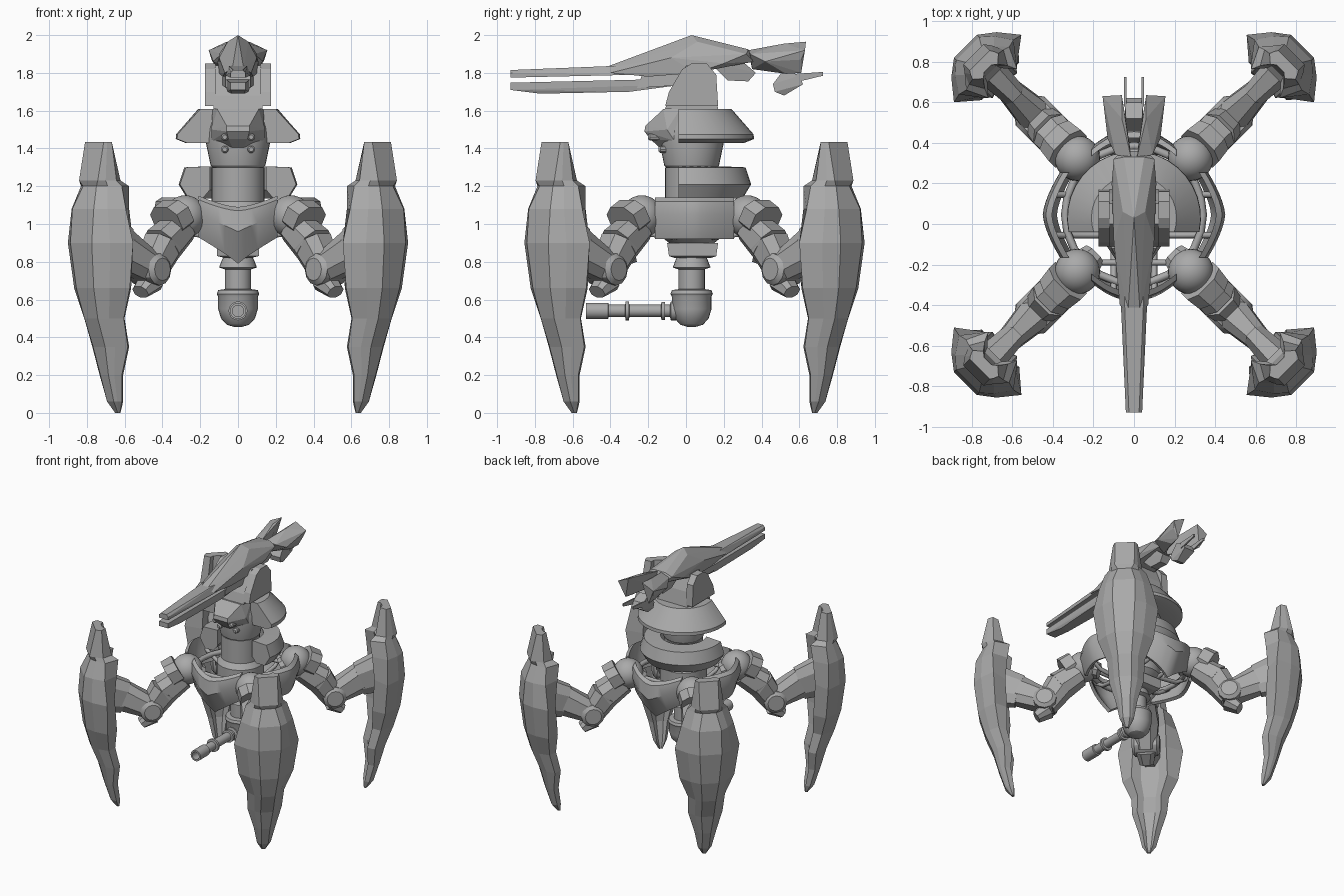
import bpy, bmesh, math
from mathutils import Vector, Matrix

if "Cube" in bpy.data.objects:
    bpy.data.objects.remove(bpy.data.objects["Cube"])

CY = 0.045          # y of the leg centre
COL = 0.03          # y of the turret column
grey = bpy.data.materials.new("armour_grey")
grey.diffuse_color = (0.40, 0.40, 0.40, 1)
grey.use_nodes = True
grey.node_tree.nodes["Principled BSDF"].inputs["Base Color"].default_value = grey.diffuse_color


def finish(name, bm, angle=None):
    bmesh.ops.recalc_face_normals(bm, faces=bm.faces)
    me = bpy.data.meshes.new(name)
    bm.to_mesh(me)
    bm.free()
    me.materials.append(grey)
    if angle:
        me.polygons.foreach_set("use_smooth", [True] * len(me.polygons))
        me.set_sharp_from_angle(angle=math.radians(angle))
    ob = bpy.data.objects.new(name, me)
    bpy.context.collection.objects.link(ob)
    return ob


def loft(name, rings, angle=None, caps=True):
    """Skin a list of closed rings of equal length."""
    bm = bmesh.new()
    vs = [[bm.verts.new(p) for p in r] for r in rings]
    n = len(vs[0])
    for a, b in zip(vs, vs[1:]):
        for i in range(n):
            bm.faces.new((a[i], a[(i + 1) % n], b[(i + 1) % n], b[i]))
    if caps:
        bm.faces.new(vs[0])
        bm.faces.new(vs[-1])
    return finish(name, bm, angle)


def hull(name, pts, both=True):
    """Convex part; both=True mirrors the points across x = 0."""
    bm = bmesh.new()
    for x, y, z in pts:
        bm.verts.new((x, y, z))
        if both and x:
            bm.verts.new((-x, y, z))
    bmesh.ops.convex_hull(bm, input=bm.verts)
    bmesh.ops.dissolve_limit(bm, angle_limit=0.02, verts=bm.verts, edges=bm.edges)
    return finish(name, bm)


def lathe(name, profile, origin, axis=(0, 0, 1), n=24, angle=30):
    """Turn (radius, distance) pairs about an axis."""
    q = Vector((0, 0, 1)).rotation_difference(Vector(axis))
    rings = [[Vector(origin) + q @ Vector((r * math.cos(i * math.tau / n),
              r * math.sin(i * math.tau / n), d)) for i in range(n)] for r, d in profile]
    return loft(name, rings, angle)


def arc_ring(name, profile, y_cut, n=20):
    """Sweep a (radius, z) profile round the back of the column, cut flat at y_cut."""
    rings = []
    for i in range(n + 1):
        ring = []
        for r, z in profile:
            a0 = math.asin((y_cut - COL) / r)
            a = a0 + (math.pi - 2 * a0) * i / n
            ring.append((r * math.cos(a), COL + r * math.sin(a), z))
        rings.append(ring)
    return loft(name, rings, 30)


def beam(name, p0, p1, w0, h0, w1, h1):
    """Tapered bar with an eight-sided section (w = across, h = in the xz plane)."""
    p0, p1 = Vector(p0), Vector(p1)
    side = Vector((0, 1, 0))
    up = (p1 - p0).normalized().cross(side)
    sec = [(1, .5), (.5, 1), (-.5, 1), (-1, .5), (-1, -.5), (-.5, -1), (.5, -1), (1, -.5)]
    return loft(name, [[p + side * w * a + up * h * b for a, b in sec]
                       for p, w, h in ((p0, w0, h0), (p1, w1, h1))])


def tube(name, pts, r, closed=False):
    cu = bpy.data.curves.new(name, 'CURVE')
    cu.dimensions, cu.bevel_depth, cu.bevel_resolution = '3D', r, 1
    sp = cu.splines.new('POLY')
    sp.points.add(len(pts) - 1)
    for p, co in zip(sp.points, pts):
        p.co = (*co, 1)
    sp.use_cyclic_u = closed
    cu.materials.append(grey)
    bpy.context.collection.objects.link(bpy.data.objects.new(name, cu))


def mirrored(ob):
    me = ob.data.copy()
    me.transform(Matrix.Diagonal((-1, 1, 1, 1)))
    me.flip_normals()
    bpy.context.collection.objects.link(bpy.data.objects.new(ob.name + "_left", me))


# ---- Legs: modelled along +x, then placed on the four diagonals
leg = []
ball = bmesh.new()
bmesh.ops.create_uvsphere(ball, u_segments=24, v_segments=14, radius=0.112,
                          matrix=Matrix.Translation((0.395, 0, 1.04)))
leg.append(finish("shoulder_ball", ball, 40))
leg.append(beam("shoulder_link", (0.28, 0, 1.0), (0.36, 0, 1.03), .06, .05, .08, .07))
leg.append(beam("shoulder_cuff", (0.46, 0, 1.055), (0.535, 0, 1.01), .11, .085, .10, .09))
leg.append(beam("upper_arm", (0.43, 0, 0.985), (0.57, 0, 0.885), .085, .085, .10, .10))
leg.append(beam("lower_arm", (0.56, 0, 0.895), (0.67, 0, 0.73), .10, .10, .075, .08))
leg.append(lathe("knee_joint", [(.06, -.10), (.085, -.08), (.085, .08), (.06, .10)],
                 (0.665, 0, 0.76), (0, 1, 0), 12))
leg.append(beam("knee_guard", (0.65, 0, 0.70), (0.73, 0, 0.64), .07, .06, .05, .035))
leg.append(beam("fore_arm", (0.67, 0, 0.77), (0.87, 0, 0.87), .09, .08, .06, .11))
leg.append(beam("fore_arm_socket", (0.85, 0, 0.86), (1.04, 0, 0.92), .06, .12, .08, .15))
# z, edge half width, edge radius, ridge half width, ridge radius, lip half width, lip radius
stations = [(1.435, .09, 1.035, .07, 1.075, .05, 1.00), (1.23, .12, 1.03, .07, 1.12, .08, .96),
            (1.20, .15, 1.02, .05, 1.11, .10, .915), (1.08, .19, 1.03, .08, 1.16, .115, .93),
            (0.90, .235, 1.02, .08, 1.175, .12, .945), (0.66, .20, 1.01, .065, 1.145, .13, .93),
            (0.50, .135, .99, .05, 1.10, .085, .935), (0.35, .125, .95, .045, 1.04, .085, .90),
            (0.20, .08, .95, .03, 1.0, .05, .91), (0.06, .05, .92, .025, .955, .03, .89),
            (0.0, .015, .90, .01, .91, .01, .89)]
rings = []
for z, w, re, f, rf, wl, rl in stations:
    mid, wm = re + .62 * (rf - re), f + .5 * (w - f)
    back = rl + 0.55 * (re - rl)
    rings.append([(re, -w, z), (mid, -wm, z), (rf, -f, z), (rf, f, z), (mid, wm, z), (re, w, z),
                  (rl, wl, z), (back, .5 * wl, z), (back, -.5 * wl, z), (rl, -wl, z)])
leg.append(loft("shin_armour", rings))
for k in range(4):
    m = Matrix.Translation((0, CY, 0)) @ Matrix.Rotation(math.radians(45 + 90 * k), 4, 'Z')
    for part in leg:
        ob = part if k == 3 else part.copy()
        if k < 3:
            bpy.context.collection.objects.link(ob)
        ob.matrix_world = m

# ---- Curved hull plates between the legs
for k in range(4):
    pointed = k % 2 == 0
    rings, n = [], 12
    for i in range(n + 1):
        s = 2 * i / n - 1
        a = abs(s)
        y = -0.41 + 0.09 * s * s if pointed else -0.435 + 0.085 * a ** 1.5
        top = 1.09 + 0.06 * a ** 1.5 if pointed else 1.14
        bot = 0.79 + 0.14 * a ** .9 if pointed else 0.92
        mid = (top + bot) / 2
        tuck = .03 + .05 * (1 - a) if pointed else .03
        x = 0.21 * s
        rings.append([(x, y + .03, top), (x, y, top - .02), (x, y - .015, mid + .02),
                      (x, y + tuck, bot), (x, y + tuck + .025, bot + .01), (x, y + .03, mid)])
    ob = loft("hull_plate", rings, 35)
    ob.matrix_world = (Matrix.Translation((0, CY, 0)) @
                       Matrix.Rotation(math.radians(90 * k), 4, 'Z'))

# ---- Open tubular frame inside the hull
tube("frame_ring", [(.34 * math.cos(i * math.tau / 24), CY + .34 * math.sin(i * math.tau / 24), 1.0)
                    for i in range(24)], .02, True)
for k in range(4):
    for off in (-.1, .1):
        a = math.radians(90 * k)
        d, s = Vector((math.cos(a), math.sin(a), 0)), Vector((-math.sin(a), math.cos(a), 0))
        c = Vector((0, CY, 0)) + s * off
        tube("frame_strut", [c + d * .1 + Vector((0, 0, .93)), c + d * .27 + Vector((0, 0, .95)),
                             c + d * .39 + Vector((0, 0, 1.03))], .016)
for y in (-.19, .28):
    tube("frame_bar", [(-.26, y, 1.02), (.26, y, 1.02)], .015)

# ---- Column, torso and skirts
lathe("hull_core", [(.12, .9), (.17, .94), (.17, 1.08), (.14, 1.12)], (0, COL, 0))
lathe("column", [(.14, 1.05), (.14, 1.30)], (0, COL, 0), n=32)
lathe("torso", [(.135, 1.30), (.145, 1.31), (.17, 1.43), (.165, 1.5), (.14, 1.61)],
      (0, COL, 0), n=32)
hull("torso_brow", [(.135, -.03, 1.61), (.11, -.12, 1.608), (.14, -.10, 1.5), (.06, -.215, 1.52),
                    (.06, -.22, 1.49), (.05, -.19, 1.45), (.03, -.14, 1.405), (.14, -.06, 1.44)])
for x in (-.07, .07):
    for z, y in ((1.46, -.17), (1.395, -.115)):
        lathe("sensor", [(.02, 0), (.02, .06), (.012, .07)], (x, y + .04, z), (0, -1, 0), 10)
arc_ring("upper_skirt", [(.12, 1.61), (.21, 1.61), (.328, 1.475), (.33, 1.45),
                         (.28, 1.43), (.12, 1.43)], -.04)
arc_ring("lower_skirt", [(.165, 1.305), (.285, 1.30), (.315, 1.21), (.27, 1.135),
                         (.20, 1.135), (.165, 1.18)], -.04)

# ---- Gun mount
hull("mount_block", [(.13, -.11, 1.61), (.13, .17, 1.61), (.125, .15, 1.72), (.12, .1, 1.84),
                     (.12, .0, 1.84), (.125, -.09, 1.68)])
mirrored(hull("mount_cheek", [(x, y, z) for x in (.12, .175) for y, z in
              ((-.11, 1.625), (-.09, 1.70), (-.02, 1.82), (.03, 1.85), (.11, 1.85),
               (.16, 1.79), (.17, 1.625))], False))

# ---- Main gun
hull("upper_barrel", [(.04, -.93, 1.775), (.04, -.93, 1.80), (.025, -.93, 1.815),
                      (.045, -.8, 1.785), (.07, -.28, 1.79), (.05, -.3, 1.84), (.07, -.1, 1.80)])
hull("lower_barrel", [(.04, -.93, 1.748), (.04, -.93, 1.71), (.035, -.77, 1.69),
                      (.055, -.3, 1.70), (.055, -.28, 1.755), (.07, 0, 1.74), (.07, 0, 1.77)])
hull("barrel_bridge", [(.065, -.26, 1.72), (.065, -.22, 1.82), (.09, .08, 1.82), (.09, .05, 1.74)])
hull("receiver", [(0, .03, 2.0), (.055, .06, 1.965), (.03, -.44, 1.825), (.07, -.40, 1.80),
                  (.10, -.08, 1.88), (.105, .05, 1.80), (.11, .2, 1.85), (.06, .2, 1.935),
                  (.05, .33, 1.925), (.10, .32, 1.90), (.06, .36, 1.86), (.08, -.2, 1.78)])
hull("receiver_underside", [(.05, .12, 1.86), (.05, .3, 1.86), (.04, .37, 1.80),
                            (.03, .33, 1.755), (.03, .22, 1.76)])
mirrored(hull("rear_fin", [(.015, .33, 1.92), (.015, .35, 1.82), (.09, .34, 1.90),
                           (.06, .52, 1.955), (.06, .635, 1.965), (.155, .63, 1.92),
                           (.14, .61, 1.87), (.10, .61, 1.80), (.09, .53, 1.795),
                           (.13, .42, 1.86)], False))
hull("stock", [(.045, .46, 1.74), (.045, .47, 1.70), (.03, .52, 1.68), (.045, .62, 1.74),
               (.045, .6, 1.785), (.04, .52, 1.82)])
mirrored(hull("stock_prong", [(x, y, z) for x in (.038, .05) for y, z in
              ((.58, 1.75), (.58, 1.795), (.725, 1.805), (.725, 1.785))], False))

# ---- Belly gun
hull("belly_block", [(.11, -.10, .90), (.11, .17, .90), (.11, .16, .83), (.07, .13, .82),
                     (.07, -.06, .82), (.11, -.09, .83)])
lathe("belly_post", [(.07, .60), (.07, .76), (.10, .77), (.085, .81), (.07, .84)], (0, COL, 0))
lathe("belly_elbow", [(.02, .455), (.06, .467), (.09, .50), (.105, .55), (.105, .615),
                      (.112, .63), (.105, .65), (.07, .655)], (0, COL, 0))
lathe("belly_barrel", [(.05, -.03), (.05, .08), (.033, .085), (.033, .11), (.048, .112),
                       (.048, .13), (.033, .132), (.033, .30), (.05, .302), (.05, .32),
                       (.033, .322), (.033, .41), (.043, .412), (.043, .53), (.03, .53),
                       (.03, .45)], (0, 0, .54), (0, -1, 0), 20)
